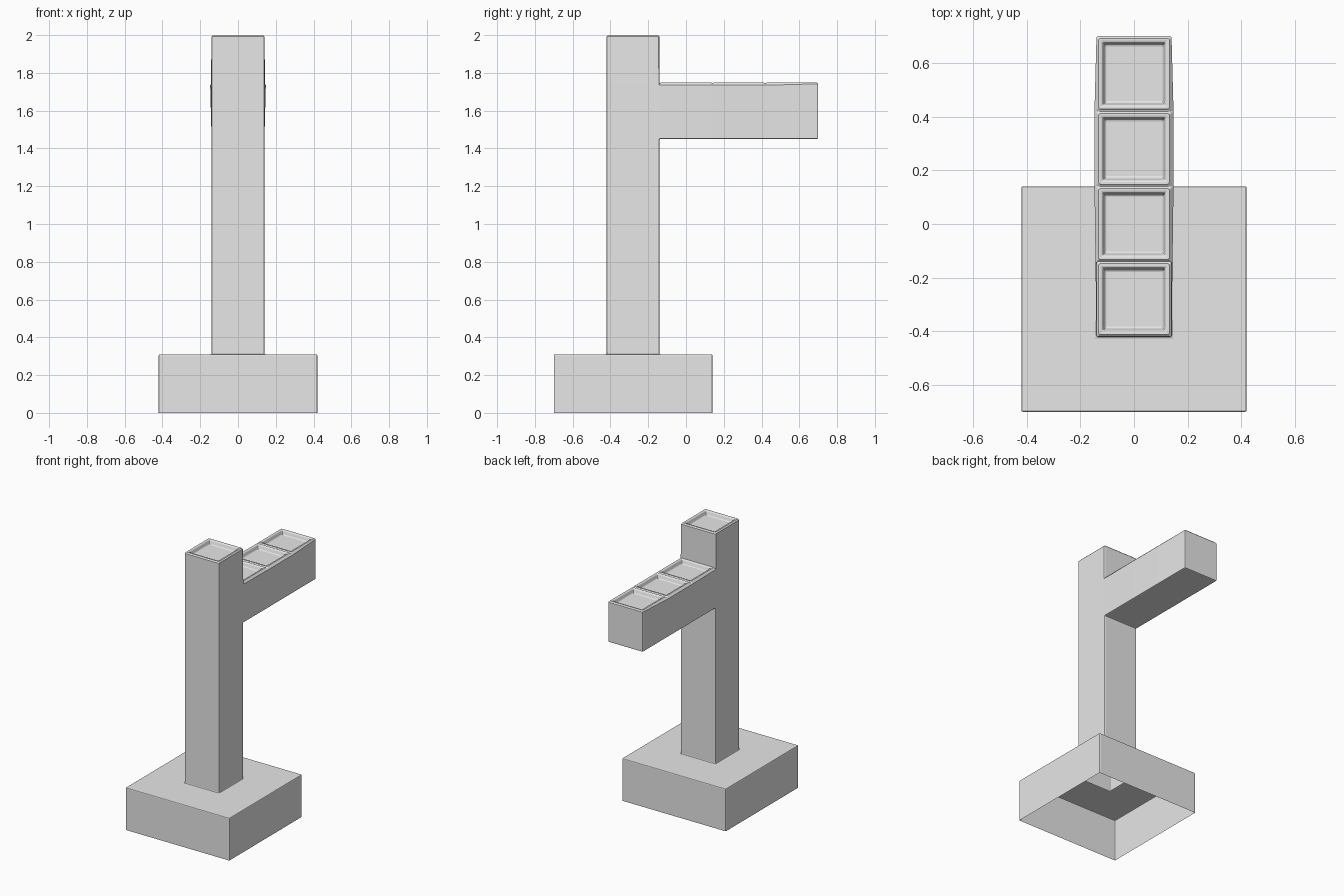
import bpy, bmesh
from mathutils import Vector

if "Cube" in bpy.data.objects:
    bpy.data.objects.remove(bpy.data.objects["Cube"], do_unlink=True)

CELL = 0.28       # column and arm module
CHAMFER = 0.008   # small bevel around each capped cell
BASE_TOP, ARM_LOW, ARM_TOP, TOP = 0.31, 1.45, 1.75, 2.0


def plain_material(name, value):
    mat = bpy.data.materials.new(name)
    mat.use_nodes = True
    colour = (value, value, value, 1)
    mat.diffuse_color = colour
    mat.node_tree.nodes["Principled BSDF"].inputs["Base Color"].default_value = colour
    return mat


def extrude(bm, face, offset):
    """Pull one face out along an offset and return the moved face."""
    new = bmesh.ops.extrude_discrete_faces(bm, faces=[face])["faces"][0]
    bmesh.ops.translate(bm, verts=new.verts, vec=offset)
    return new


def inset(bm, faces, thickness, depth=0):
    bmesh.ops.inset_individual(bm, faces=faces, thickness=thickness,
                               depth=depth, use_even_offset=True)


def facing(bm, direction, low, high):
    """Faces that point along a direction, with centre height in a range."""
    bm.normal_update()
    return [f for f in bm.faces if f.normal.dot(Vector(direction)) > 0.9
            and low < f.calc_center_median().z < high]


bm = bmesh.new()

# Square base, open underneath
bmesh.ops.create_cube(bm, size=1)
bmesh.ops.scale(bm, vec=(3 * CELL, 3 * CELL, BASE_TOP), verts=bm.verts)
bmesh.ops.translate(bm, vec=(0, -CELL, BASE_TOP / 2), verts=bm.verts)
bmesh.ops.delete(bm, geom=facing(bm, (0, 0, -1), -0.1, 0.1), context="FACES_ONLY")

# Column, rising from the middle of the base in three stages
cap = facing(bm, (0, 0, 1), 0.2, 0.4)[0]
inset(bm, [cap], CELL)
level = BASE_TOP
for height in (ARM_LOW, ARM_TOP - CHAMFER, TOP - CHAMFER):
    cap = extrude(bm, cap, (0, 0, height - level))
    level = height

# Arm, three cells out of the back of the column
end = facing(bm, (0, 1, 0), ARM_LOW, ARM_TOP)[0]
for _ in range(3):
    end = extrude(bm, end, (0, CELL, 0))

# Grooved rim and recessed panel on every upper cell
panels = facing(bm, (0, 0, 1), 1.6, 2.1)
inset(bm, panels, CHAMFER, CHAMFER)
inset(bm, panels, 0.014)
inset(bm, panels, 0.01, -0.03)

mesh = bpy.data.meshes.new("post_with_arm")
bm.normal_update()
bm.to_mesh(mesh)
bm.free()
mesh.materials.append(plain_material("light_grey", 0.8))
post = bpy.data.objects.new("post_with_arm", mesh)
bpy.context.collection.objects.link(post)

# Softened edges
bevel = post.modifiers.new("soft_edges", "BEVEL")
bevel.width = 0.006
bevel.segments = 2
bevel.limit_method = "ANGLE"
bevel.angle_limit = 0.9
